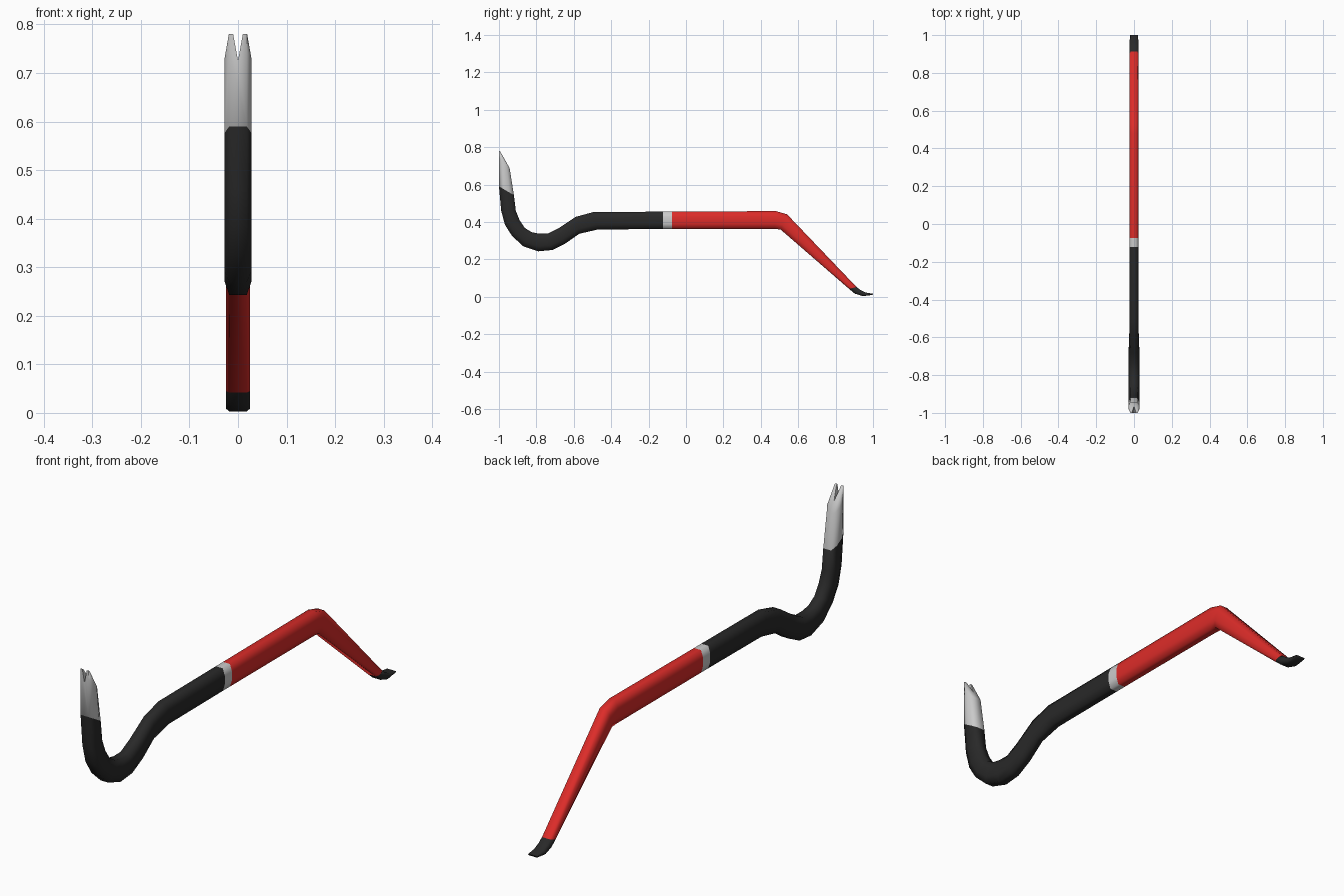
import bpy, bmesh

if "Cube" in bpy.data.objects:
    bpy.data.objects.remove(bpy.data.objects["Cube"])


def material(name, rgb):
    m = bpy.data.materials.new(name)
    m.diffuse_color = (*rgb, 1)
    m.use_nodes = True
    m.node_tree.nodes["Principled BSDF"].inputs["Base Color"].default_value = m.diffuse_color
    return m


def section(st):
    # eight-sided bar section between a lower/outer and an upper/inner edge point
    y0, z0, y1, z1, w, f = st
    ring = [(-f, 0), (f, 0), (w, .3), (w, .7), (f, 1), (-f, 1), (-w, .7), (-w, .3)]
    return [(x, y0 + (y1 - y0) * t, z0 + (z1 - z0) * t) for x, t in ring]


def mesh_object(name, bm, mat=None):
    bmesh.ops.recalc_face_normals(bm, faces=bm.faces)
    me = bpy.data.meshes.new(name)
    bm.to_mesh(me)
    bm.free()
    if mat:
        me.materials.append(mat)
    ob = bpy.data.objects.new(name, me)
    bpy.context.collection.objects.link(ob)
    return ob


def sweep(name, stations, mat=None):
    bm = bmesh.new()
    rings = [[bm.verts.new(c) for c in section(s)] for s in stations]
    for a, b in zip(rings, rings[1:]):
        for i in range(8):
            j = (i + 1) % 8
            bm.faces.new((a[i], a[j], b[j], b[i]))
    bm.faces.new(rings[0])
    bm.faces.new(rings[-1])
    return mesh_object(name, bm, mat)


def smooth(ob):
    bpy.ops.object.select_all(action='DESELECT')
    bpy.context.view_layer.objects.active = ob
    ob.select_set(True)
    bpy.ops.object.shade_smooth_by_angle(angle=1.3)


black = material("black_paint", (.022, .022, .022))
red = material("red_paint", (.72, .025, .022))
W, F = .028, .018
N = .025

# Stations: outer y, z, inner y, z, half width, half flat width
claw_joint = (-1.0, .59, -.92, .543, W, F)
band_a = (-.122, .362, -.122, .455, N, .016)
band_b = (-.075, .362, -.075, .455, N, .016)
foot_joint = (.872, .042, .912, .052, N, .018)

# Bare steel claw
claw = sweep("claw", [
    claw_joint,
    (-1.0, .745, -.943, .688, W, F),
    (-1.0, .78, -.994, .778, .019, .0185)])

# V-shaped nail slot
bm = bmesh.new()
tri = [(-.0145, .805), (.0145, .805), (0, .725)]
a, b = [[bm.verts.new((x, y, z)) for x, z in tri] for y in (-1.1, -.85)]
bm.faces.new(a)
bm.faces.new(b)
for i in range(3):
    j = (i + 1) % 3
    bm.faces.new((a[i], a[j], b[j], b[i]))
cutter = mesh_object("slot_cutter", bm)
cutter.hide_render = True
cutter.hide_set(True)
mod = claw.modifiers.new("slot", 'BOOLEAN')
mod.operation = 'DIFFERENCE'
mod.object = cutter
mod.solver = 'EXACT'

# Black hooked neck and grip
neck = sweep("hook_neck", [
    claw_joint,
    (-.988, .46, -.91, .46, W, F),
    (-.968, .385, -.89, .41, W, F),
    (-.93, .325, -.862, .368, W, F),
    (-.87, .27, -.825, .345, W, F),
    (-.79, .243, -.785, .337, W, F),
    (-.715, .25, -.74, .337, W, F),
    (-.645, .285, -.68, .367, W, F),
    (-.57, .337, -.59, .427, N, .016),
    (-.47, .36, -.495, .453, N, .016),
    band_a], black)

# Grey band
band = sweep("band", [band_a, band_b])

# Red shaft with bent, tapering leg
shaft = sweep("red_shaft", [
    band_b,
    (.475, .362, .48, .458, N, .016),
    (.505, .36, .54, .441, N, .016),
    foot_joint], red)

# Black flattened foot
foot = sweep("chisel_foot", [
    foot_joint,
    (.902, .017, .933, .036, N, .018),
    (.945, .003, .958, .023, N, .018),
    (.998, .01, 1.0, .016, .02, .0195)], black)

for ob in (claw, neck, band, shaft, foot):
    smooth(ob)
